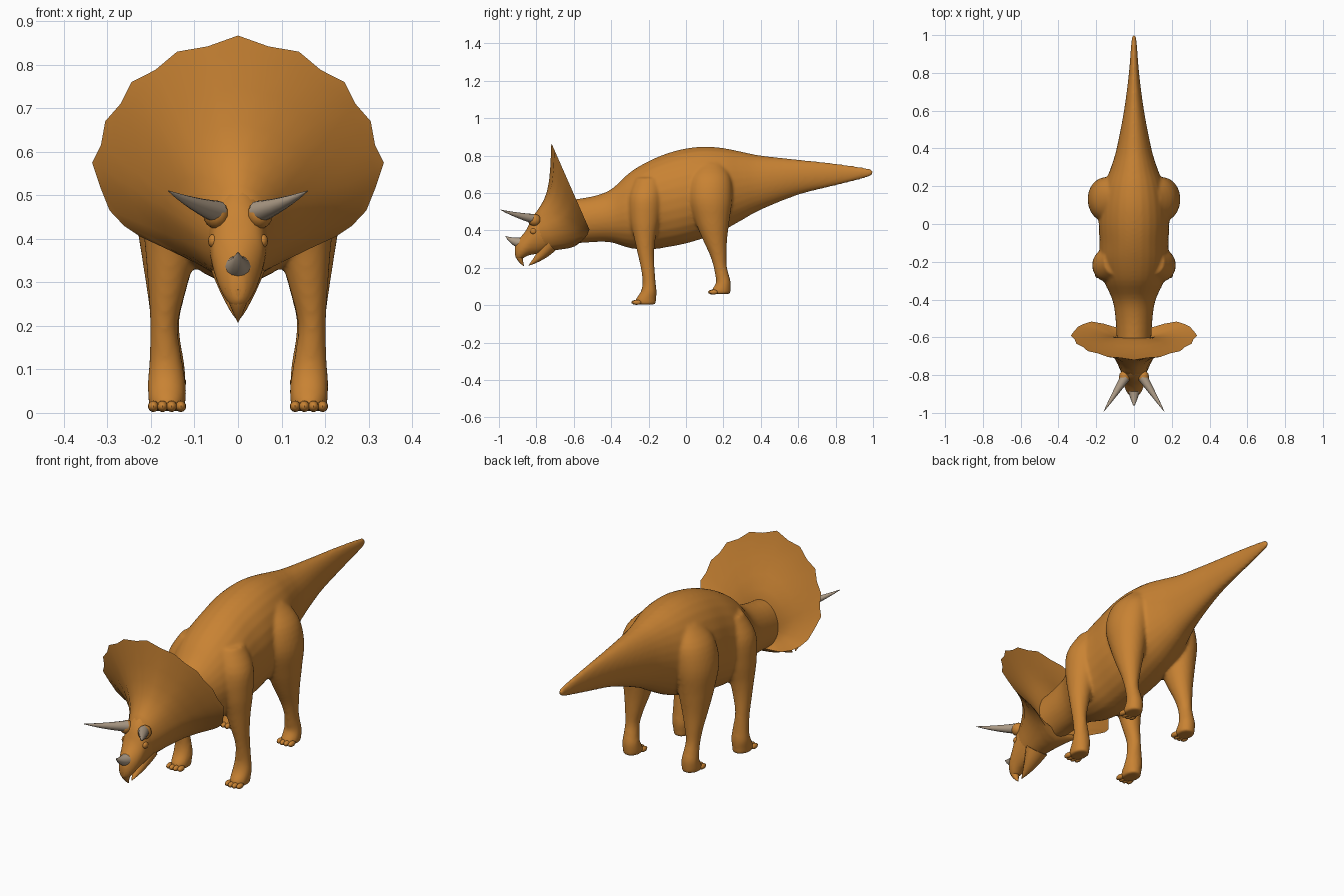
import bpy, bmesh, math
from mathutils import Vector

if "Cube" in bpy.data.objects:
    bpy.data.objects.remove(bpy.data.objects["Cube"])


def material(name, rgb):
    m = bpy.data.materials.new(name)
    m.diffuse_color = (*rgb, 1)
    m.use_nodes = True
    m.node_tree.nodes["Principled BSDF"].inputs["Base Color"].default_value = m.diffuse_color
    return m


HIDE = material("ochre_hide", (0.58, 0.225, 0.033))
HORN = material("grey_horn", (0.42, 0.33, 0.24))


def finish(bm, name, mat, angle=45):
    bmesh.ops.recalc_face_normals(bm, faces=bm.faces)
    me = bpy.data.meshes.new(name)
    bm.to_mesh(me)
    bm.free()
    me.materials.append(mat)
    ob = bpy.data.objects.new(name, me)
    bpy.context.collection.objects.link(ob)
    bpy.ops.object.select_all(action='DESELECT')
    ob.select_set(True)
    bpy.context.view_layer.objects.active = ob
    bpy.ops.object.shade_smooth_by_angle(angle=math.radians(angle))
    return ob


def spline(secs, sub=4):
    """Smoothly interpolate a list of section tuples."""
    out = []
    for i in range(len(secs) - 1):
        p = [Vector(secs[min(max(i + k, 0), len(secs) - 1)]) for k in (-1, 0, 1, 2)]
        for j in range(sub):
            t = j / sub
            out.append(0.5 * (2 * p[1] + (p[2] - p[0]) * t
                              + (2 * p[0] - 5 * p[1] + 4 * p[2] - p[3]) * t * t
                              + (3 * p[1] - p[0] - 3 * p[2] + p[3]) * t ** 3))
    return out + [Vector(secs[-1])]


def bridge(bm, rings):
    n = len(rings[0])
    for a, b in zip(rings, rings[1:]):
        for i in range(n):
            bm.faces.new((a[i], a[(i + 1) % n], b[(i + 1) % n], b[i]))


def loft(bm, secs, place, n=28):
    """Closed tube; place(section, cos, sin) gives each point."""
    rings = []
    for s in spline(secs):
        rings.append([bm.verts.new(place(s, math.cos(2 * math.pi * i / n),
                                         math.sin(2 * math.pi * i / n))) for i in range(n)])
    bridge(bm, rings)
    bm.faces.new(rings[0])
    bm.faces.new(rings[-1][::-1])


def along_y(s, c, d):      # y, bottom, top, half width
    return (s[3] * c, s[0], (s[1] + s[2]) / 2 + (s[2] - s[1]) / 2 * d)


def spike(name, base, tip, r, mat, bend=(0, 0, 0), flat=1.0, n=12):
    """Tapering, slightly curved spike."""
    bm = bmesh.new()
    base, tip, bend = Vector(base), Vector(tip), Vector(bend)
    q = (tip - base).to_track_quat('Z', 'Y')
    rings = []
    for k in range(7):
        t = k / 6
        rad = r * (1 - t) ** 0.9 + 0.001
        c = base.lerp(tip, t) + bend * 4 * t * (1 - t)
        rings.append([bm.verts.new(c + q @ Vector((rad * math.cos(a), rad * flat * math.sin(a), 0)))
                      for a in (2 * math.pi * i / n for i in range(n))])
    bridge(bm, rings)
    bm.faces.new(rings[0])
    bm.faces.new(rings[-1][::-1])
    return finish(bm, name, mat)


def ball(name, pos, size):
    bm = bmesh.new()
    bmesh.ops.create_uvsphere(bm, u_segments=12, v_segments=8, radius=1)
    for v in bm.verts:
        v.co = Vector(pos) + Vector(size) * v.co
    return finish(bm, name, HIDE)


def oval_ball(name, pos, size):
    bm = bmesh.new()
    bmesh.ops.create_uvsphere(bm, u_segments=12, v_segments=8, radius=1)
    bmesh.ops.scale(bm, vec=size, verts=bm.verts)
    bmesh.ops.translate(bm, vec=pos, verts=bm.verts)
    return finish(bm, name, HIDE)


# Torso, neck and tail
body = bmesh.new()
loft(body, [(1.0, .705, .713, .003), (.975, .685, .731, .013), (.8, .64, .757, .027),
            (.6, .59, .778, .053), (.4, .51, .80, .092), (.3, .455, .82, .122),
            (.2, .40, .84, .16), (.1, .36, .848, .18), (0, .33, .838, .187),
            (-.1, .31, .812, .182), (-.2, .297, .77, .182), (-.3, .305, .71, .16),
            (-.4, .335, .62, .115), (-.5, .337, .582, .098), (-.64, .325, .56, .09)], along_y)

# Head
loft(body, [(-.6, .33, .56, .09), (-.7, .31, .54, .082), (-.77, .28, .525, .07),
            (-.82, .27, .475, .063), (-.85, .262, .41, .055), (-.88, .245, .37, .044),
            (-.902, .24, .347, .03), (-.915, .262, .315, .014)], along_y)

# Legs: z, x, y, radius x, radius y
FRONT = [(.004, .163, -.215, .04, .055), (.03, .163, -.215, .043, .055), (.07, .164, -.2, .044, .043),
         (.12, .166, -.197, .038, .035), (.2, .17, -.205, .032, .037), (.28, .163, -.215, .043, .045),
         (.36, .155, -.22, .057, .058), (.46, .145, -.22, .075, .08), (.58, .13, -.215, .085, .09),
         (.68, .1, -.2, .06, .07)]
HIND = [(.06, .163, .185, .04, .052), (.08, .163, .188, .043, .051), (.12, .164, .2, .04, .04),
        (.16, .166, .193, .035, .037), (.21, .168, .182, .033, .036), (.27, .165, .172, .043, .045),
        (.35, .16, .155, .06, .065), (.45, .155, .14, .08, .092), (.57, .15, .13, .095, .118),
        (.68, .13, .13, .085, .11), (.76, .09, .13, .05, .07)]
for side in (-1, 1):
    for leg in (FRONT, HIND):
        loft(body, leg, lambda s, c, d: (side * (s[1] + s[3] * c), s[2] + s[4] * d, s[0]))

# Fuse torso, head and legs into one skin
skin = finish(body, "body", HIDE)
mod = skin.modifiers.new("fuse", 'REMESH')
mod.mode = 'VOXEL'
mod.voxel_size = 0.008
mod.use_smooth_shade = True
mod = skin.modifiers.new("soften", 'SMOOTH')
mod.factor = 0.5
mod.iterations = 8

# Neck frill: scalloped rim flaring from the skull, dished behind
half = [(0, .867), (.07, .842), (.14, .83), (.19, .788), (.245, .76), (.27, .71), (.305, .67),
        (.315, .615), (.335, .575), (.317, .52), (.295, .465), (.262, .43), (.225, .405),
        (.16, .375), (.1, .36), (0, .345)]
outline = half + [(-x, z) for x, z in half[-2:0:-1]]


def rim_y(z):
    return -.51 - (z - .39) * .44 if z > .39 else -.51 - (.39 - z) * 1.2


# Each step: radial blend, depth blend, inner ring (y, centre z, rx, rz)
skull, neck = (-.81, .385, .058, .1), (-.6, .45, .085, .1)
steps = [(0, 0, skull), (.1, .3, skull), (.2, .55, skull), (.32, .74, skull), (.48, .87, skull),
         (.7, .95, skull), (.92, .985, skull), (1, 1, neck), (.9, .93, neck),
         (.65, .72, neck), (.4, .42, neck), (.2, .18, neck), (0, 0, neck)]
bm = bmesh.new()
rings = []
for s, u, (y0, zc, rx, rz) in steps:
    ring = []
    for x, z in outline:
        a = math.atan2(x, z - .52)
        ix, iz = rx * math.sin(a), zc + rz * math.cos(a)
        ring.append(bm.verts.new((ix + (x - ix) * s, y0 + (rim_y(z) - y0) * u, iz + (z - iz) * s)))
    rings.append(ring)
bridge(bm, rings)
bm.faces.new(rings[0])
bm.faces.new(rings[-1][::-1])
finish(bm, "neck_frill", HIDE, 50)

# Beak and lower jaw
spike("upper_beak", (0, -.885, .29), (0, -.866, .208), .034, HIDE, (0, -.012, 0), 0.9)
spike("lower_jaw", (0, -.73, .325), (0, -.842, .212), .06, HIDE, (0, .006, -.006), 0.75)

# Nose horn
spike("nose_horn", (0, -.885, .335), (0, -.965, .369), .03, HORN, (0, -.004, -.006))

for side, tag in ((-1, "left"), (1, "right")):
    # Brow horns, brow ridges and eyes
    spike("brow_horn_" + tag, (side * .048, -.815, .462), (side * .16, -.992, .51), .025, HORN,
          (0, 0, -.004))
    oval_ball("brow_ridge_" + tag, (side * .05, -.81, .455), (.03, .035, .032))
    oval_ball("eye_" + tag, (side * .057, -.815, .395), (.012, .018, .016))
    # Toes
    for i in range(4):
        x = side * (.163 + (i - 1.5) * .021)
        reach = .006 if i in (1, 2) else 0
        oval_ball(f"front_toe_{tag}_{i}", (x, -.262 - reach, .015), (.0125, .024, .013))
        oval_ball(f"hind_toe_{tag}_{i}", (x, .148 - reach, .07), (.0125, .024, .013))
